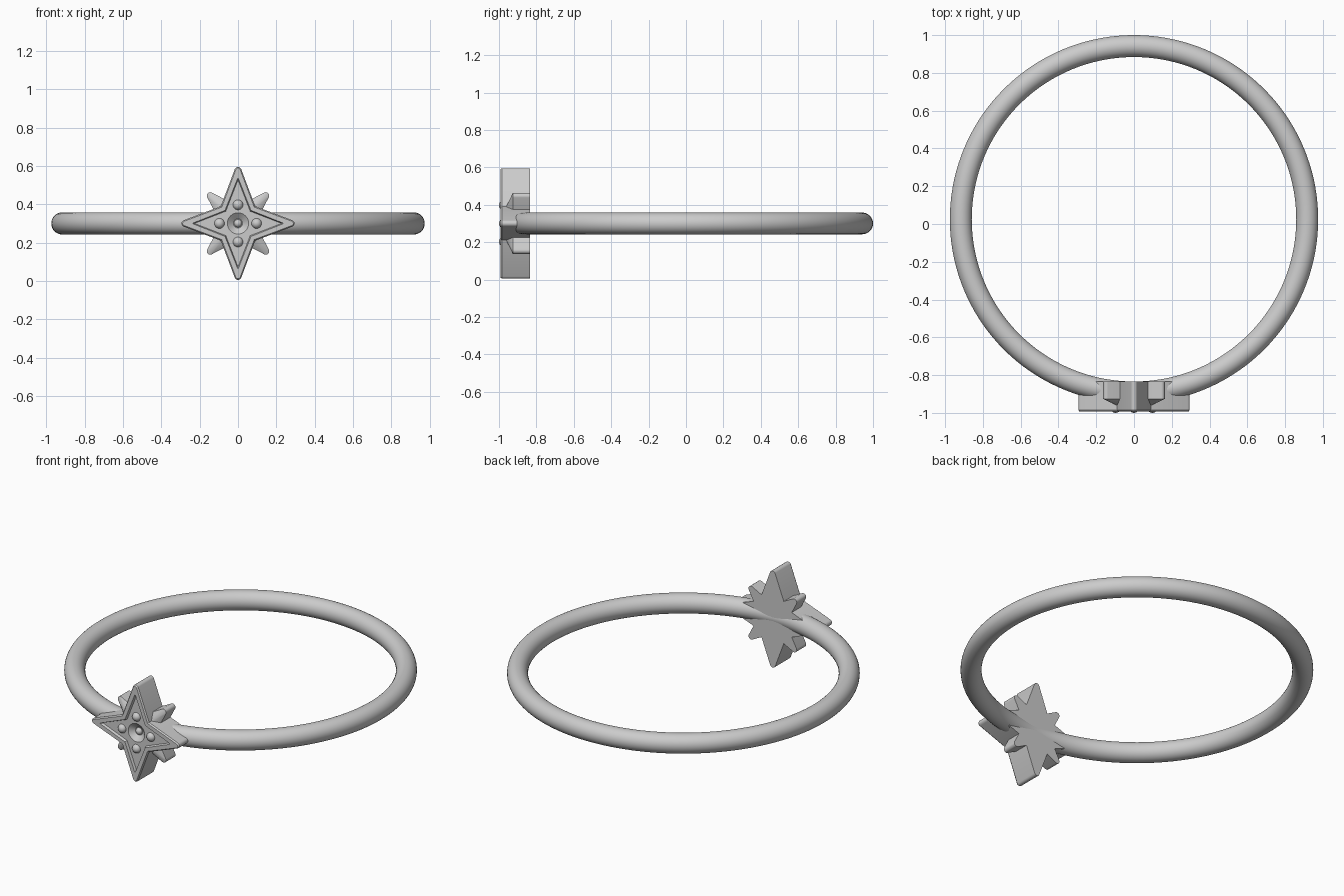
import bpy, bmesh, math

if "Cube" in bpy.data.objects:
    bpy.data.objects.remove(bpy.data.objects["Cube"])

CZ = 0.30       # height of the ring plane
BACK = -0.835   # flat back of the star


def outline(tip, rad, valley, turn=0.0, n=7):
    """Four-pointed star with rounded tips, as (x, z) points."""
    pts = []
    for k in range(4):
        a = turn + k * math.pi / 2
        for i in range(n):
            b = a + math.radians(-68 + 136 * i / (n - 1))
            pts.append((tip * math.cos(a) + rad * math.cos(b),
                        tip * math.sin(a) + rad * math.sin(b)))
        v = a + math.pi / 4
        pts.append((valley * math.cos(v), valley * math.sin(v)))
    return pts


def add_ring(bm, pts, y):
    return [bm.verts.new((x, y, CZ + z)) for x, z in pts]


def bridge(bm, a, b):
    n = len(a)
    for i in range(n):
        j = (i + 1) % n
        bm.faces.new((a[i], a[j], b[j], b[i]))


def finish(bm, name):
    bmesh.ops.recalc_face_normals(bm, faces=bm.faces)
    me = bpy.data.meshes.new(name)
    bm.to_mesh(me)
    bm.free()
    ob = bpy.data.objects.new(name, me)
    bpy.context.collection.objects.link(ob)
    return ob


def smooth(ob, angle=30):
    bpy.ops.object.select_all(action='DESELECT')
    ob.select_set(True)
    bpy.context.view_layer.objects.active = ob
    bpy.ops.object.shade_smooth_by_angle(angle=math.radians(angle))


# Ring band
bpy.ops.mesh.primitive_torus_add(major_radius=0.917, minor_radius=0.058,
                                 major_segments=144, minor_segments=32,
                                 location=(0, 0.025, CZ))
band = bpy.context.object
band.name = "ring_band"
smooth(band)

# Main star: bevelled rim around a recessed face
bm = bmesh.new()
layers = [(0.277, 0.018, 0.127, BACK), (0.277, 0.018, 0.127, -0.985),
          (0.277, 0.012, 0.120, -0.993), (0.232, 0.003, 0.096, -0.993),
          (0.222, 0.002, 0.090, -0.978)]
rings = [add_ring(bm, outline(t, r, v), y) for t, r, v, y in layers]
for a, b in zip(rings, rings[1:]):
    bridge(bm, a, b)
bm.faces.new(rings[0])
bm.faces.new(rings[-1])
main_star = finish(bm, "main_star")

# Diagonal star: shorter spikes with ridged, sloping fronts
bm = bmesh.new()
pts = outline(0.205, 0.018, 0.09, math.pi / 4)
back, front = add_ring(bm, pts, BACK), add_ring(bm, pts, -0.926)
bridge(bm, back, front)
bm.faces.new(back)
ridge = add_ring(bm, [(0.1 * math.cos(a), 0.1 * math.sin(a)) for a in
                      [math.pi / 4 + k * math.pi / 2 for k in range(4)]], -0.970)
n = len(front) // 4
for k in range(4):
    for i in range(-1, n - 1):
        bm.faces.new((front[k * n + i], front[k * n + i + 1], ridge[k]))
    bm.faces.new((front[k * n + n - 1], ridge[(k + 1) % 4], ridge[k]))
bm.faces.new(ridge)
diagonal_star = finish(bm, "diagonal_star")

# Conical cup sunk into the centre of both stars
bpy.ops.mesh.primitive_cone_add(vertices=48, radius1=0.024, radius2=0.082,
                                depth=0.048, location=(0, -0.976, CZ),
                                rotation=(math.pi / 2, 0, 0))
cutter = bpy.context.object
cutter.name = "cup_cutter"
cutter.hide_render = True
for ob in (main_star, diagonal_star):
    mod = ob.modifiers.new("cup", 'BOOLEAN')
    mod.operation = 'DIFFERENCE'
    mod.solver = 'EXACT'
    mod.object = cutter
    bpy.context.view_layer.objects.active = ob
    bpy.ops.object.modifier_apply(modifier=mod.name)
    smooth(ob)
bpy.data.objects.remove(cutter)

# Four beads around the cup and a small one in its floor
beads = [(0.097, 0, 0.027, -0.973), (-0.097, 0, 0.027, -0.973),
         (0, 0.097, 0.027, -0.973), (0, -0.097, 0.027, -0.973),
         (0, 0, 0.021, -0.950)]
for i, (x, z, r, y) in enumerate(beads):
    bpy.ops.mesh.primitive_uv_sphere_add(segments=24, ring_count=12, radius=r,
                                         location=(x, y, CZ + z))
    bead = bpy.context.object
    bead.name = f"bead_{i + 1}"
    smooth(bead, 60)
